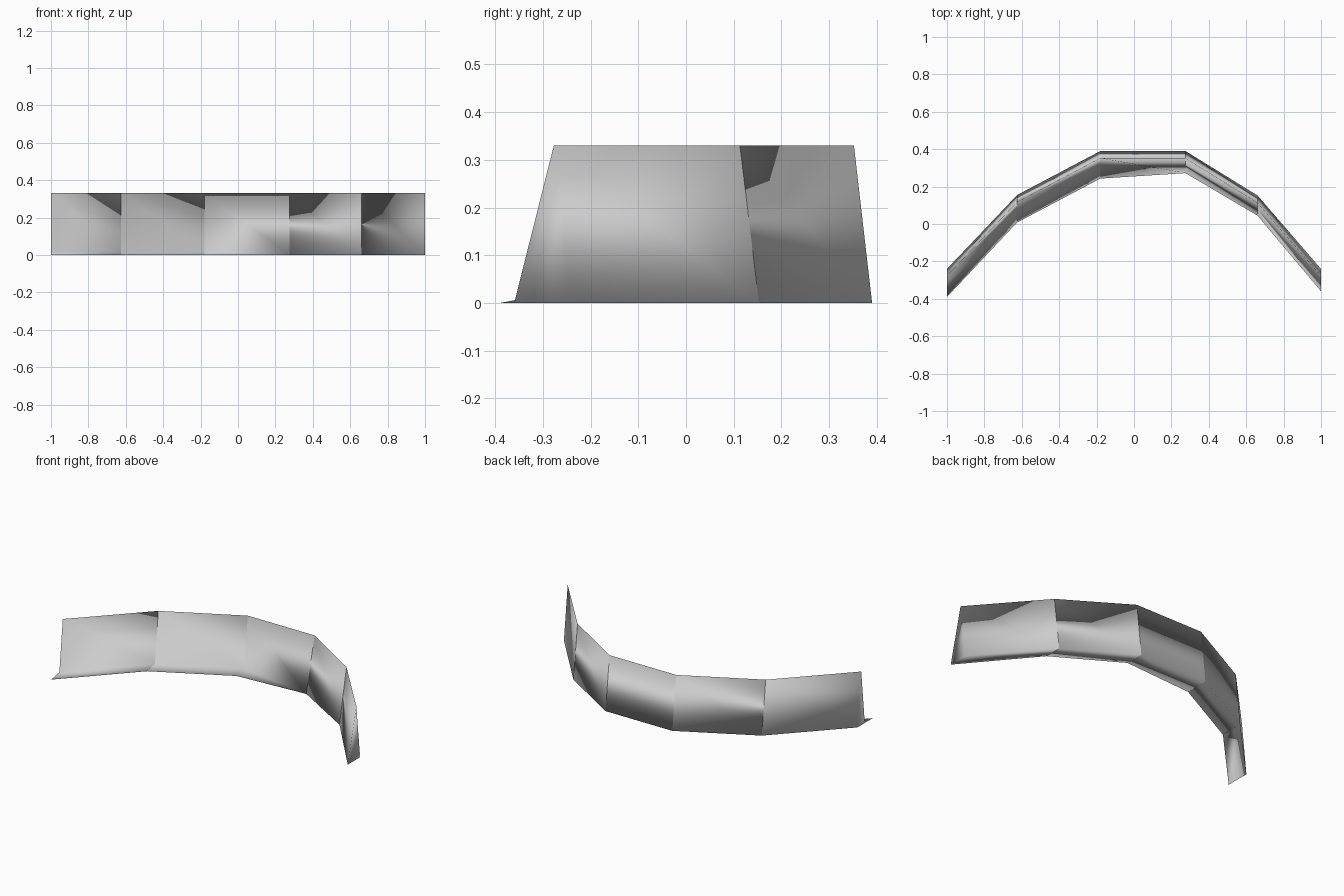
import bpy
import bmesh

cube = bpy.data.objects.get("Cube")
if cube:
    bpy.data.objects.remove(cube, do_unlink=True)

HEIGHT = 0.33
LEDGE = 0.015

# Stations along the curve: x, back foot y, ridge y, front foot y, ledge lip y
stations = [
    (-1.00, -0.24, -0.277, -0.31, -0.39),
    (-0.625, 0.155, 0.117, 0.083, 0.008),
    (-0.18, 0.39, 0.352, 0.318, 0.243),
    (0.275, 0.39, 0.352, 0.272, 0.272),
    (0.66, 0.153, 0.113, 0.045, 0.045),
    (1.00, -0.24, -0.277, -0.36, -0.36),
]

# One grey for the whole wall
grey = bpy.data.materials.new("stone_grey")
grey.use_nodes = True
colour = (0.6, 0.6, 0.6, 1.0)
grey.diffuse_color = colour
grey.node_tree.nodes["Principled BSDF"].inputs["Base Color"].default_value = colour

# Wedge section at each station; the ledge fades out where lip meets foot
bm = bmesh.new()
rings = []
for x, back, ridge, foot, lip in stations:
    foot_z = LEDGE if lip < foot else 0.0
    section = [(back, 0.0), (ridge, HEIGHT), (foot, foot_z), (lip, 0.0)]
    rings.append([bm.verts.new((x, y, z)) for y, z in section])

# Skin between neighbouring sections, then close both ends
for a, b in zip(rings, rings[1:]):
    for i in range(len(a)):
        j = (i + 1) % len(a)
        bm.faces.new((a[i], a[j], b[j], b[i]))
bm.faces.new(rings[0])
bm.faces.new(rings[-1])
bmesh.ops.remove_doubles(bm, verts=bm.verts, dist=0.0005)
bmesh.ops.recalc_face_normals(bm, faces=bm.faces)

# Smooth each segment, with a crease where segments meet
for face in bm.faces:
    face.smooth = True
for edge in bm.edges:
    x0, x1 = (v.co.x for v in edge.verts)
    if abs(x0 - x1) < 0.001 and abs(x0) < 0.9:
        edge.smooth = False

mesh = bpy.data.meshes.new("curved_wall")
bm.to_mesh(mesh)
bm.free()
mesh.materials.append(grey)
wall = bpy.data.objects.new("curved_wall", mesh)
bpy.context.collection.objects.link(wall)
